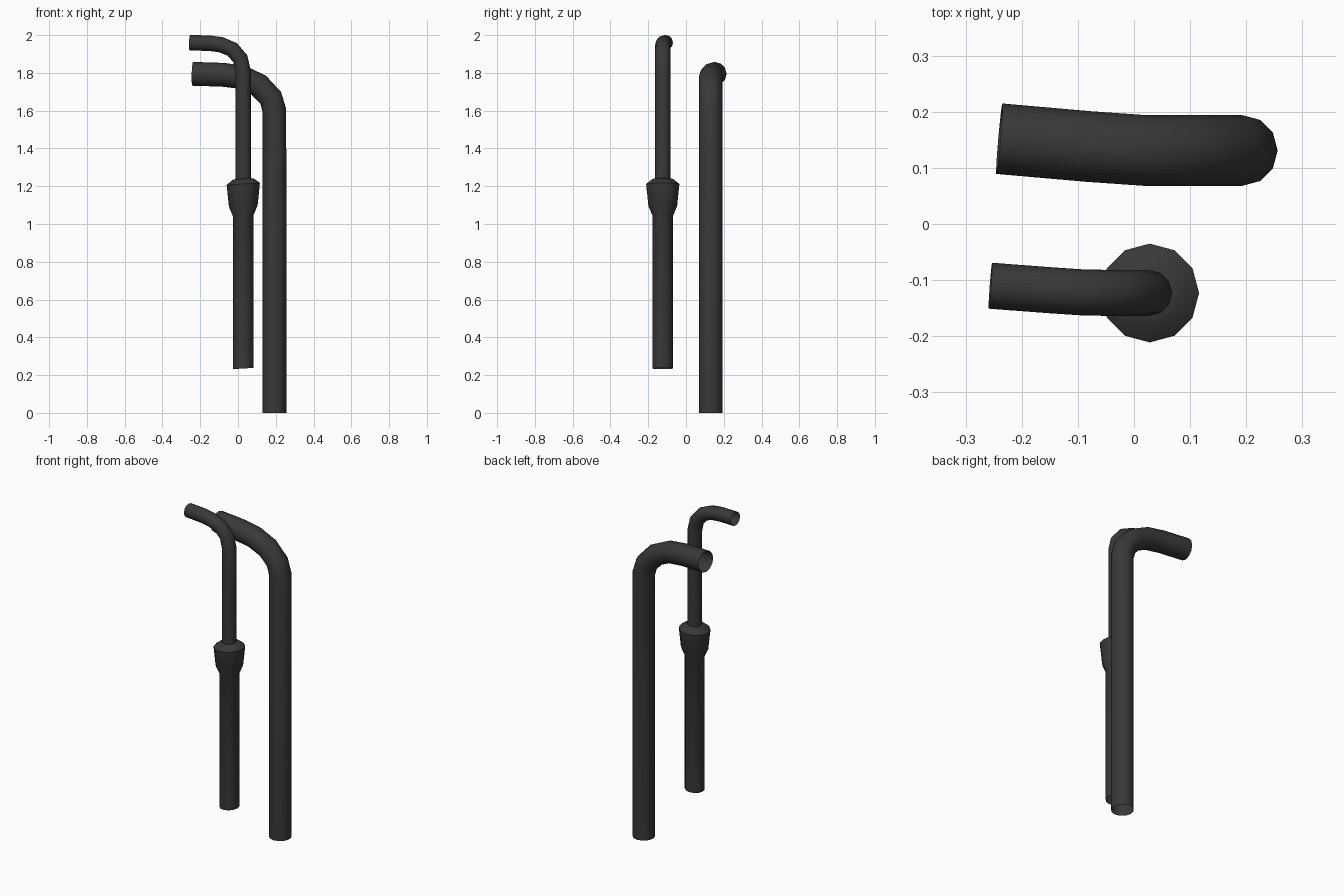
import bpy
import bmesh
import math
from mathutils import Vector

cube = bpy.data.objects.get("Cube")
if cube:
    bpy.data.objects.remove(cube, do_unlink=True)

SIDES = 12

# Dark rubber colour
rubber = bpy.data.materials.new("dark_rubber")
rubber.use_nodes = True
colour = (0.04, 0.04, 0.041, 1)
rubber.diffuse_color = colour
shader = next(n for n in rubber.node_tree.nodes if n.type == 'BSDF_PRINCIPLED')
shader.inputs["Base Color"].default_value = colour
shader.inputs["Roughness"].default_value = 0.7


def tube(name, path, tilt=0.0):
    """Open tube swept along (x, y, z, radius) points; tilt slopes its rings."""
    pts = [Vector(p[:3]) for p in path]
    bm = bmesh.new()
    rings = []
    for i, p in enumerate(pts):
        before = (p - pts[i - 1]).normalized() if i else Vector()
        after = (pts[i + 1] - p).normalized() if i + 1 < len(pts) else Vector()
        t = (before + after).normalized()
        u = Vector((0, 1, 0)).cross(t).normalized()
        v = t.cross(u)
        ring = []
        for k in range(SIDES):
            a = math.tau * k / SIDES
            offset = path[i][3] * (math.cos(a) * u + math.sin(a) * v)
            offset.z += tilt * offset.x
            ring.append(bm.verts.new(p + offset))
        rings.append(ring)
    for low, high in zip(rings, rings[1:]):
        for k in range(SIDES):
            j = (k + 1) % SIDES
            bm.faces.new((low[k], low[j], high[j], high[k]))
    mesh = bpy.data.meshes.new(name)
    bm.to_mesh(mesh)
    bm.free()
    mesh.materials.append(rubber)
    obj = bpy.data.objects.new(name, mesh)
    bpy.context.collection.objects.link(obj)
    bpy.ops.object.select_all(action='DESELECT')
    obj.select_set(True)
    bpy.context.view_layer.objects.active = obj
    bpy.ops.object.shade_smooth_by_angle(angle=math.radians(50))
    return obj


# Thick hose: straight riser, then a bend towards the right
R = 0.063
tube("thick_hose", [
    (0.193, 0.131, 0, R), (0.193, 0.131, 1.6, R), (0.173, 0.131, 1.668, R),
    (0.11, 0.131, 1.735, R), (0.02, 0.131, 1.777, R),
    (-0.08, 0.138, 1.79, R), (-0.24, 0.152, 1.795, R)])

# Thin cable with its own bend
r = 0.041
tube("thin_cable", [
    (0.027, -0.123, 1.2, r), (0.027, -0.123, 1.81, r), (0.012, -0.123, 1.875, r),
    (-0.03, -0.123, 1.924, r), (-0.09, -0.122, 1.949, r),
    (-0.15, -0.118, 1.957, r), (-0.256, -0.11, 1.96, r)])

# Sleeve around the cable, flaring into a collar at its top
profile = [(0.235, 0.055), (1.045, 0.055), (1.095, 0.076),
           (1.212, 0.088), (1.238, 0.055), (1.24, 0.04)]
tube("cable_sleeve", [(0.028, -0.123, z, rad) for z, rad in profile], tilt=0.06)
